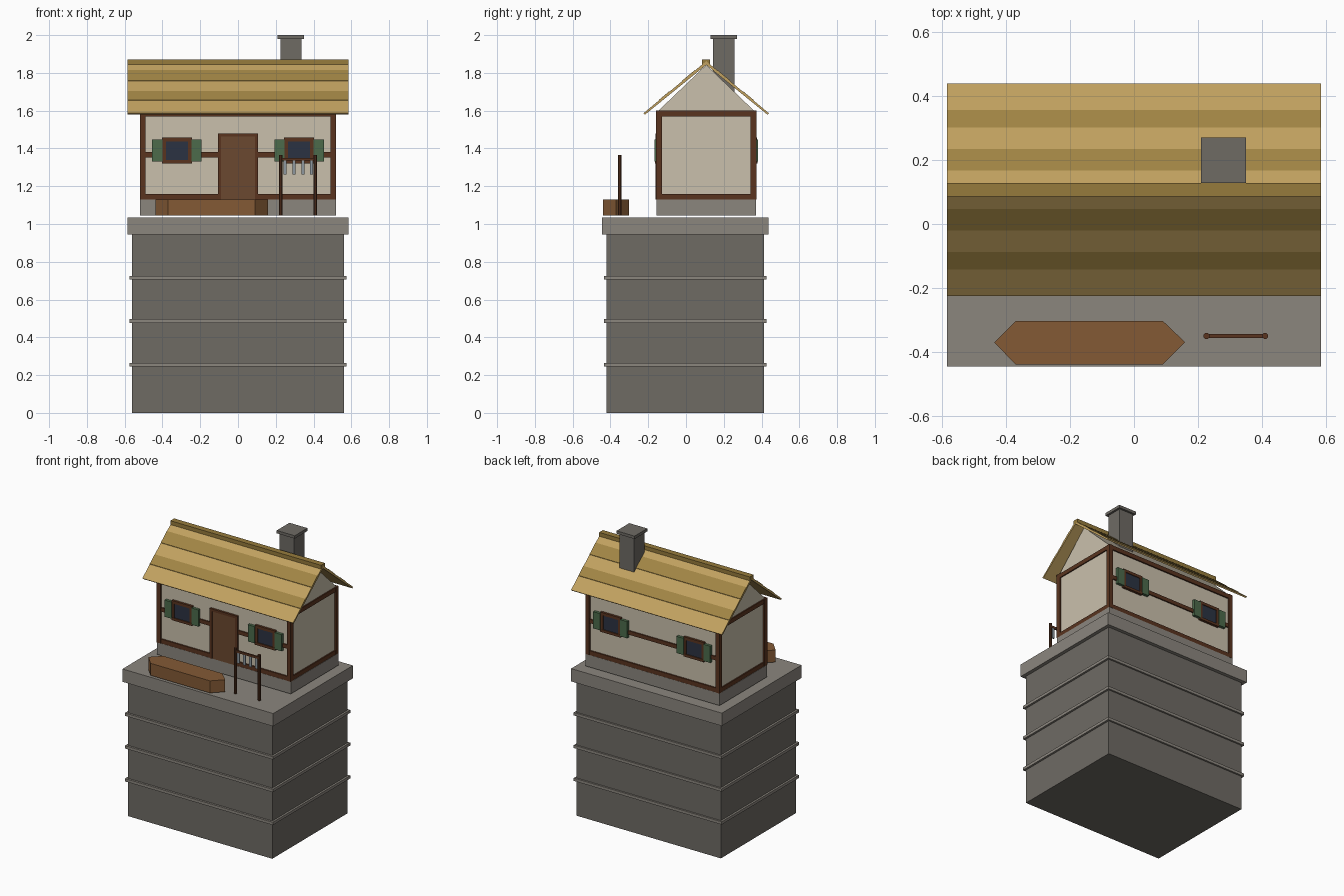
import bpy, math

if "Cube" in bpy.data.objects:
    bpy.data.objects.remove(bpy.data.objects["Cube"])

HY = 0.107  # house centre line in y


def mat(name, hexcol):
    m = bpy.data.materials.new(name)
    lin = [(int(hexcol[i:i + 2], 16) / 255) ** 2.2 for i in (0, 2, 4)]
    m.diffuse_color = (*lin, 1)
    m.use_nodes = True
    m.node_tree.nodes["Principled BSDF"].inputs["Base Color"].default_value = m.diffuse_color
    return m


STONE = mat("stone", "6e6a64")
TRIM = mat("trim_stone", "8a857d")
PLASTER = mat("plaster", "c9bfab")
TIMBER = mat("timber", "5a3724")
DOOR = mat("door_wood", "6b4a33")
GLASS = mat("glass", "2f3644")
GREEN = mat("shutter_green", "4d6a4c")
THATCH = mat("thatch", "c0a060")
THATCH2 = mat("thatch_dark", "a08446")
RIDGE = mat("ridge_thatch", "957a3e")
WOOD = mat("boat_wood", "825a38")
FISH = mat("fish_skin", "8d979e")


def mesh(name, verts, faces, m):
    me = bpy.data.meshes.new(name)
    me.from_pydata(verts, [], faces)
    ob = bpy.data.objects.new(name, me)
    bpy.context.collection.objects.link(ob)
    me.materials.append(m)
    return ob


def prism(name, pts, a, b, axis, m):
    """Extrude a 2D outline from a to b along x (pts are y,z) or z (pts are x,y)."""
    n = len(pts)
    put = (lambda p, t: (t, p[0], p[1])) if axis == 'x' else (lambda p, t: (p[0], p[1], t))
    verts = [put(p, t) for t in (a, b) for p in pts]
    faces = [tuple(range(n))[::-1], tuple(range(n, 2 * n))]
    faces += [(i, (i + 1) % n, n + (i + 1) % n, n + i) for i in range(n)]
    return mesh(name, verts, faces, m)


def box(name, x0, x1, y0, y1, z0, z1, m):
    return prism(name, [(x0, y0), (x1, y0), (x1, y1), (x0, y1)], z0, z1, 'z', m)


# Stone pillar with string courses and top slab
box("pillar", -.56, .56, -.42, .413, 0, .945, STONE)
for z in (.255, .486, .715):
    box("pillar_band", -.574, .574, -.434, .425, z - .01, z + .01, TRIM)
box("top_slab", -.585, .585, -.445, .438, .945, 1.035, TRIM)

# House body
box("foundation", -.52, .52, HY - .264, HY + .264, 1.045, 1.13, TRIM)
box("walls", -.51, .51, HY - .253, HY + .253, 1.13, 1.6, PLASTER)
prism("gable", [(HY - .253, 1.6), (HY + .253, 1.6), (HY, 1.842)], -.51, .51, 'x', PLASTER)

# Timber frame
for sx in (-1, 1):
    for sy in (-1, 1):
        x, y = sx * .505, HY + sy * .25
        box("corner_post", x - .015, x + .015, y - .016, y + .016, 1.13, 1.6, TIMBER)
for z0, z1 in ((1.13, 1.16), (1.57, 1.6)):
    for s in (-1, 1):
        y, x = HY + s * .25, s * .505
        box("long_beam", -.51, .51, y - .013, y + .013, z0, z1, TIMBER)
        box("end_beam", x - .013, x + .013, HY - .25, HY + .25, z0, z1, TIMBER)


def wall_box(name, s, x0, x1, depth, z0, z1, m):
    """Thin panel standing proud of the front (s=-1) or back (s=1) wall."""
    a, b = HY + s * .25, HY + s * (.253 + depth)
    box(name, x0, x1, min(a, b), max(a, b), z0, z1, m)


# Mid rail, windows and shutters on both long walls
for s in (-1, 1):
    wall_box("mid_rail", s, -.5, .5, .009, 1.353, 1.38, TIMBER)
    for cx in (-.323, .323):
        wall_box("window_glass", s, cx - .062, cx + .062, .011, 1.334, 1.44, GLASS)
        for sx in (-1, 1):
            a = cx + sx * .069
            wall_box("window_jamb", s, a - .01, a + .01, .016, 1.32, 1.457, TIMBER)
            a = cx + sx * .104
            wall_box("shutter", s, a - .027, a + .027, .02, 1.33, 1.447, GREEN)
        wall_box("window_head", s, cx - .079, cx + .079, .016, 1.437, 1.457, TIMBER)
        wall_box("window_sill", s, cx - .079, cx + .079, .018, 1.32, 1.338, TIMBER)

# Front door
wall_box("door", -1, -.09, .09, .011, 1.13, 1.465, DOOR)
for sx in (-1, 1):
    wall_box("door_jamb", -1, sx * .098 - .009, sx * .098 + .009, .015, 1.13, 1.48, TIMBER)
wall_box("door_head", -1, -.107, .107, .015, 1.462, 1.48, TIMBER)

# Thatched roof slopes with darker courses
RUN, TOP, SLOPE = .332, 1.862, .83
for s in (-1, 1):
    def at(d, off):
        return (HY + s * d, TOP - SLOPE * d + off)
    prism("roof_slope", [at(0, 0), at(RUN, 0), at(RUN - .008, -.014), at(0, -.02)],
          -.585, .585, 'x', THATCH)
    for d0, d1 in ((.06, .127), (.195, .25)):
        prism("thatch_course", [at(d0, .003), at(d1, .003), at(d1, -.005), at(d0, -.005)],
              -.585, .585, 'x', THATCH2)
box("roof_ridge", -.585, .585, HY - .021, HY + .021, 1.845, 1.872, RIDGE)

# Chimney
box("chimney", .224, .336, .142, .256, 1.62, 1.98, STONE)
box("chimney_cap", .21, .35, .129, .27, 1.98, 2.0, STONE)

# Upturned boat
prism("boat", [(-.437, -.37), (-.37, -.44), (.09, -.44), (.16, -.37), (.09, -.303), (-.37, -.303)],
      1.045, 1.13, 'z', WOOD)


# Fish drying rack
def ring(cx, cy, r, n=8):
    return [(cx + r * math.cos((i + .5) * math.tau / n),
             cy + r * math.sin((i + .5) * math.tau / n)) for i in range(n)]


for x in (.227, .41):
    prism("rack_post", ring(x, -.35, .01), 1.045, 1.365, 'z', TIMBER)
box("rack_bar", .227, .41, -.356, -.344, 1.335, 1.35, TIMBER)
for i in range(4):
    x = .25 + i * .0465
    box("hanging_fish", x - .008, x + .008, -.354, -.346, 1.262, 1.337, FISH)
